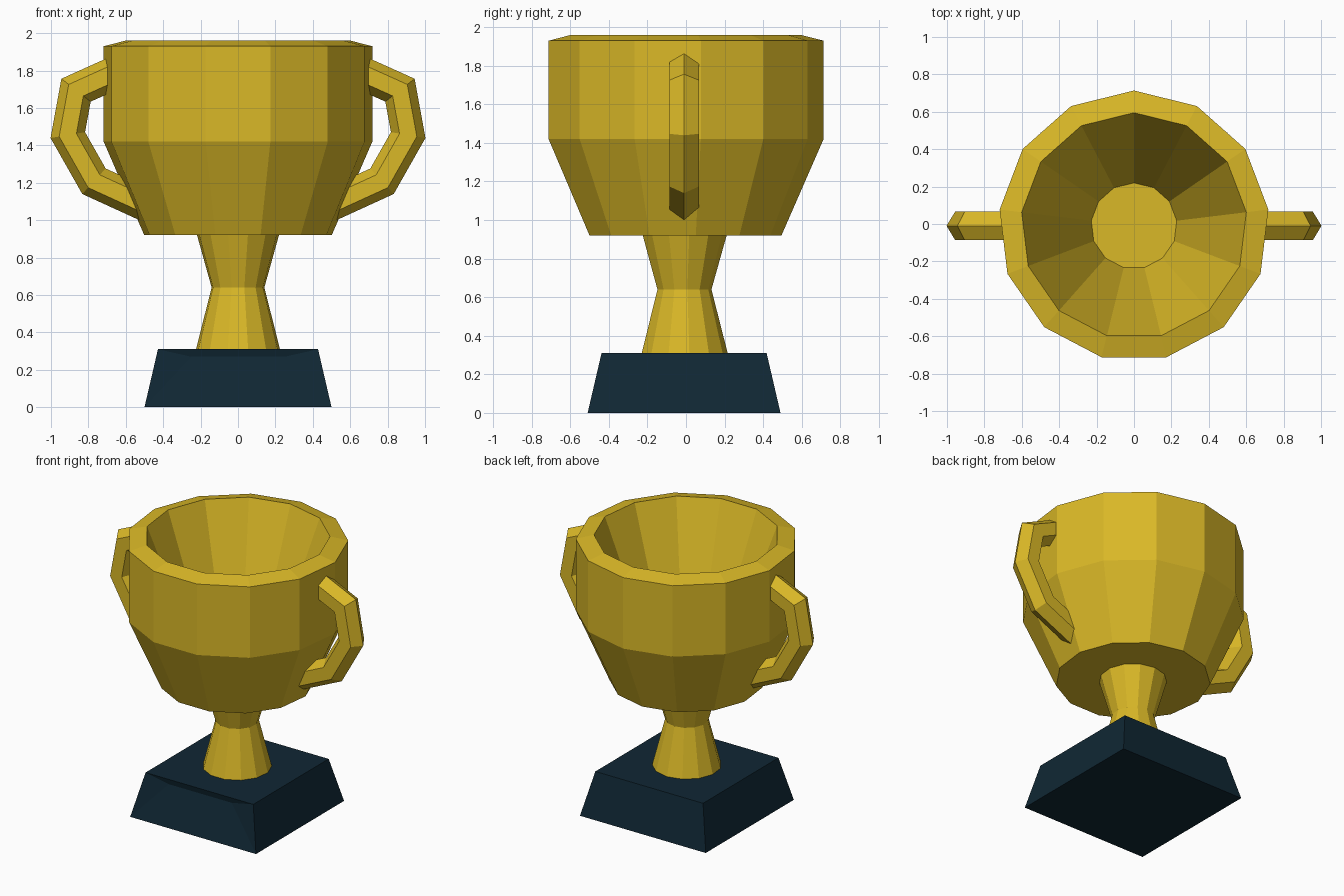
import bpy, bmesh, math
from mathutils import Vector

SIDES = 13
CY = -0.01  # depth centre shared by all parts

if "Cube" in bpy.data.objects:
    bpy.data.objects.remove(bpy.data.objects["Cube"], do_unlink=True)


def make_material(name, color):
    mat = bpy.data.materials.new(name)
    mat.use_nodes = True
    mat.diffuse_color = color
    mat.node_tree.nodes["Principled BSDF"].inputs["Base Color"].default_value = color
    return mat


gold = make_material("gold", (0.70, 0.48, 0.02, 1))
navy = make_material("dark_navy", (0.005, 0.02, 0.034, 1))


def finish(name, bm, mat):
    bmesh.ops.recalc_face_normals(bm, faces=bm.faces)
    mesh = bpy.data.meshes.new(name)
    bm.to_mesh(mesh)
    bm.free()
    mesh.materials.append(mat)
    obj = bpy.data.objects.new(name, mesh)
    bpy.context.collection.objects.link(obj)
    return obj


def skin(name, rings, mat):
    """Join rings of points into a closed, capped tube."""
    bm = bmesh.new()
    loops = [[bm.verts.new(p) for p in ring] for ring in rings]
    n = len(loops[0])
    for a, b in zip(loops, loops[1:]):
        for i in range(n):
            j = (i + 1) % n
            bm.faces.new((a[i], a[j], b[j], b[i]))
    bm.faces.new(loops[0])
    bm.faces.new(loops[-1])
    return finish(name, bm, mat)


def lathe(name, profile, mat):
    angles = [math.tau * i / SIDES for i in range(SIDES)]
    rings = [[(r * math.sin(a), CY + r * math.cos(a), z) for a in angles]
             for r, z in profile]
    return skin(name, rings, mat)


def handle(name, side, path, radius, mat):
    """Sweep a hexagon along a path in the x-z plane with mitred corners."""
    pts = [Vector((x * side, 0, z)) for x, z in path]
    rings = []
    for i, p in enumerate(pts):
        d_in = (p - pts[max(i - 1, 0)]).normalized()
        d_out = (pts[min(i + 1, len(pts) - 1)] - p).normalized()
        tangent = (d_in + d_out).normalized()
        normal = Vector((tangent.z, 0, -tangent.x))
        ref = d_in if i else d_out
        stretch = 1 / max(tangent.dot(ref), 0.5)
        ring = []
        for k in range(6):
            a = math.tau * k / 6
            q = p + normal * (radius * stretch * math.cos(a))
            ring.append((q.x, CY + radius * math.sin(a), q.z))
        rings.append(ring)
    return skin(name, rings, mat)


# Hollow bowl: underside, outer wall, sloped rim, inner wall and floor
lathe("cup_bowl", [(0.505, 0.92), (0.7235, 1.42), (0.7235, 1.93),
                   (0.605, 1.96), (0.23, 0.98)], gold)

# Waisted stem
lathe("stem", [(0.226, 0.31), (0.142, 0.64), (0.222, 0.925)], gold)

# Pair of angular handles
handle_path = [(0.655, 1.79), (0.866, 1.695), (0.91, 1.455),
               (0.77, 1.208), (0.49, 1.08)]
for label, side in (("left_handle", 1), ("right_handle", -1)):
    handle(label, side, handle_path, 0.088, gold)

# Tapered plinth with a shallow undercut below its front top edge
bm = bmesh.new()


def square(half, z):
    return [bm.verts.new((sx * half, CY + sy * half, z))
            for sx, sy in ((-1, -1), (1, -1), (1, 1), (-1, 1))]


low, top = square(0.5, 0), square(0.428, 0.31)
cut = [bm.verts.new((x, CY - 0.418, 0.27)) for x in (-0.25, 0.25)]
bm.faces.new(low)
bm.faces.new(top)
for i in (1, 2, 3):
    j = (i + 1) % 4
    bm.faces.new((low[i], low[j], top[j], top[i]))
bm.faces.new((top[0], top[1], cut[1], cut[0]))
bm.faces.new((cut[0], cut[1], low[1], low[0]))
bm.faces.new((top[0], cut[0], low[0]))
bm.faces.new((top[1], low[1], cut[1]))
finish("plinth", bm, navy)
